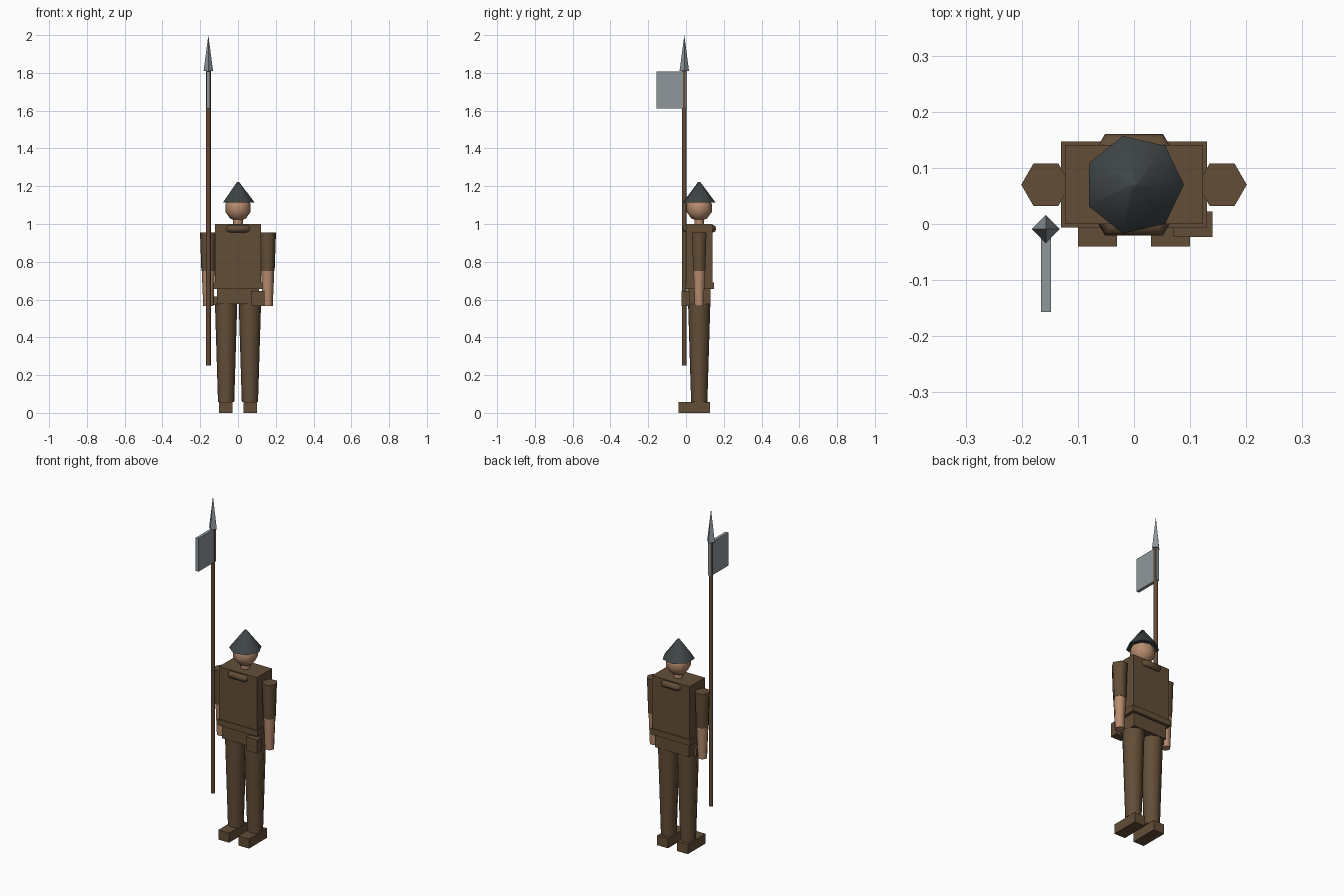
import bpy
from math import radians

cube = bpy.data.objects.get("Cube")
if cube:
    bpy.data.objects.remove(cube, do_unlink=True)


def material(name, rgb):
    m = bpy.data.materials.new(name)
    m.diffuse_color = (*rgb, 1)
    m.use_nodes = True
    for n in m.node_tree.nodes:
        if n.type == 'BSDF_PRINCIPLED':
            n.inputs["Base Color"].default_value = (*rgb, 1)
    return m


CLOTH = material("brown cloth", (0.125, 0.076, 0.039))
WOOD = material("brown wood", (0.127, 0.070, 0.037))
SKIN = material("skin", (0.47, 0.26, 0.155))
STEEL = material("light steel", (0.27, 0.31, 0.335))
IRON = material("dark iron", (0.048, 0.058, 0.060))

MID = 0.07  # depth of the body axis


def finish(name, mat, smooth=False):
    ob = bpy.context.object
    ob.name = ob.data.name = name
    ob.data.materials.append(mat)
    if smooth:
        bpy.ops.object.shade_smooth_by_angle(angle=radians(61))
    return ob


def box(name, mat, xs, ys, zs):
    """Box given by its low and high limit on each axis."""
    limits = (xs, ys, zs)
    bpy.ops.mesh.primitive_cube_add(size=1, location=[(a + b) / 2 for a, b in limits])
    ob = bpy.context.object
    for v in ob.data.vertices:
        v.co = [c * (b - a) for c, (a, b) in zip(v.co, limits)]
    return finish(name, mat)


def taper(name, mat, x, y, zs, low, high, sides, smooth=True):
    """Upright tapered prism with its first corner towards +x."""
    bpy.ops.mesh.primitive_cone_add(
        vertices=sides, radius1=low, radius2=high, depth=zs[1] - zs[0],
        location=(x, y, sum(zs) / 2), rotation=(0, 0, radians(-90)))
    return finish(name, mat, smooth)


# Legs, feet and arms
for side, s in (("left", 1), ("right", -1)):
    box(side + "_foot", CLOTH, sorted((s * 0.03, s * 0.1)), (-0.04, 0.126), (0, 0.057))
    taper(side + "_leg", CLOTH, s * 0.063, MID, (0.057, 0.58), 0.043, 0.059, 8)
    taper(side + "_sleeve", CLOTH, s * 0.157, MID, (0.75, 0.955), 0.037, 0.044, 6)
    taper(side + "_forearm", SKIN, s * 0.157, MID, (0.565, 0.752), 0.027, 0.035, 6)

# Torso, belt and gear
box("hips", CLOTH, (-0.111, 0.111), (0.008, 0.131), (0.577, 0.655))
box("belt", CLOTH, (-0.13, 0.13), (-0.006, 0.147), (0.655, 0.69))
box("torso", CLOTH, (-0.123, 0.123), (0, 0.141), (0.655, 1.0))
box("belt_pouch", CLOTH, (0.07, 0.14), (-0.023, 0.022), (0.565, 0.645))
box("hip_sheath", CLOTH, (-0.13, -0.1), (0.05, 0.09), (0.57, 0.615))
bpy.ops.mesh.primitive_torus_add(
    major_segments=6, minor_segments=8, major_radius=0.084, minor_radius=0.02,
    location=(0, MID, 0.975))
finish("collar_roll", CLOTH, True)

# Neck, head and hat
taper("neck", SKIN, 0, MID, (0.995, 1.04), 0.026, 0.026, 8)
bpy.ops.mesh.primitive_uv_sphere_add(
    segments=8, ring_count=5, radius=0.07, location=(0, MID, 1.085))
finish("head", SKIN, True)
taper("hat", IRON, 0, MID, (1.113, 1.222), 0.089, 0.006, 7)

# Polearm
POLE_X, POLE_Y = -0.157, -0.009
taper("pole_shaft", WOOD, POLE_X, POLE_Y, (0.25, 1.81), 0.013, 0.013, 6)
taper("pole_tip", STEEL, POLE_X, POLE_Y, (1.81, 2.0), 0.025, 0, 4, False)
box("pole_blade", STEEL, (-0.166, -0.148), (-0.157, 0.006), (1.612, 1.808))
